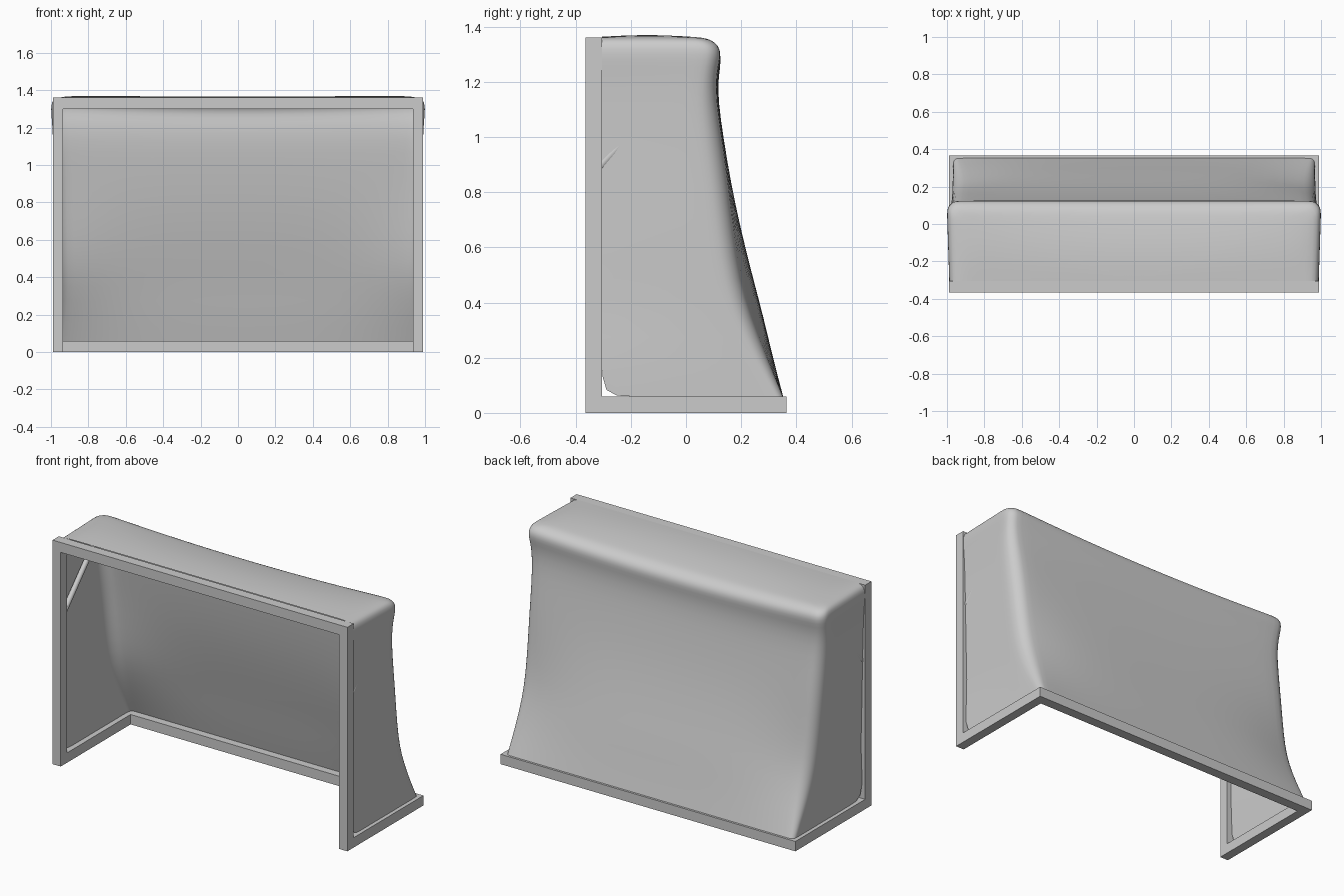
import bpy, bmesh, math
from mathutils import Vector

if "Cube" in bpy.data.objects:
    bpy.data.objects.remove(bpy.data.objects["Cube"])


def box(name, lo, hi):
    bm = bmesh.new()
    bmesh.ops.create_cube(bm, size=1)
    for v in bm.verts:
        v.co = Vector([(lo[i] + hi[i]) / 2 + v.co[i] * (hi[i] - lo[i]) for i in range(3)])
    me = bpy.data.meshes.new(name)
    bm.to_mesh(me)
    bm.free()
    ob = bpy.data.objects.new(name, me)
    bpy.context.collection.objects.link(ob)
    return ob


def rod(name, a, b, r):
    a, b = Vector(a), Vector(b)
    bpy.ops.mesh.primitive_cylinder_add(vertices=16, radius=r, depth=(b - a).length, location=(a + b) / 2)
    ob = bpy.context.object
    ob.name = name
    ob.rotation_euler = (b - a).to_track_quat('Z', 'Y').to_euler()
    bpy.ops.object.shade_smooth_by_angle()


# Square tube frame
F, B, X, W = -0.365, 0.365, 0.99, 0.06
for s, side in ((-1, "left"), (1, "right")):
    x0, x1 = sorted((s * X, s * (X - W + 0.005)))
    box(side + "_post", (x0, F, 0), (x1, F + W, 1.36))
    box(side + "_base_bar", (x0, F + W, 0), (x1, B, W))
    # Round net supports
    rod(side + "_top_support", (s * 0.96, F + W, 1.325), (s * 0.96, 0.08, 1.315), 0.016)
    rod(side + "_brace", (s * 0.96, F + W - 0.01, 0.89), (s * 0.96, 0.075, 1.30), 0.016)
box("crossbar", (-X + W - 0.005, F, 1.36 - W), (X - W + 0.005, F + W, 1.36))
box("back_base_bar", (-X + W - 0.005, B - W, 0), (X - W + 0.005, B, W))

# Draped net: height, back position at corners, extra bulge mid-span, half width, corner radius
ROWS = [(0.06, 0.352, 0.0, 0.967, 0.03), (0.2, 0.295, 0.02, 0.97, 0.06),
        (0.35, 0.24, 0.04, 0.973, 0.08), (0.48, 0.203, 0.042, 0.976, 0.08),
        (0.65, 0.177, 0.025, 0.98, 0.08), (0.82, 0.157, 0.008, 0.983, 0.08),
        (1.0, 0.132, 0.003, 0.986, 0.08), (1.14, 0.111, 0.006, 0.99, 0.07),
        (1.23, 0.112, 0.005, 0.995, 0.06), (1.28, 0.124, 0.0, 1.0, 0.06),
        (1.32, 0.126, 0.0, 1.0, 0.06), (1.348, 0.108, 0.0, 0.99, 0.06),
        (1.362, 0.075, 0.0, 0.965, 0.06)]
YF = F + W


def section(z, yb, bulge, xh, r):
    half = []
    for i in range(6):
        t = i / 6
        y = YF + (yb - r - YF) * t
        half.append((xh - 0.012 * (1 - t) * (z > 0.3), y))
    for i in range(5):
        a = math.pi / 8 * i
        half.append((xh - r + r * math.cos(a), yb - r + r * math.sin(a)))
    for i in range(1, 7):
        u = 1 - i / 6
        half.append(((xh - r) * u, yb + bulge * (1 - u ** 4)))
    return half + [(-x, y) for x, y in reversed(half[:-1])]


def sag(x, y, z):
    w = min(max((z - 1.05) / 0.25, 0), 1)
    return z - 0.032 * w * (1 - min(x * x, 1)) * min(max((y - YF) / 0.43, 0), 1) ** 2


loops = [[(x, y, sag(x, y, row[0])) for x, y in section(*row)] for row in ROWS]
# Roof shrinks toward the middle of the crossbar
last = section(*ROWS[-1])
for k in (0.93, 0.8, 0.6, 0.4, 0.2, 0.05):
    ring = []
    for x, y in last:
        px, py = x * k, YF + (y - YF) * k
        crown = 0.008 * math.sin(math.pi * min((py - YF) / 0.4, 1))
        ring.append((px, py, sag(px, py, 1.363 + crown)))
    loops.append(ring)

bm = bmesh.new()
grid = [[bm.verts.new(p) for p in loop] for loop in loops]
for a, b in zip(grid, grid[1:]):
    for i in range(len(a) - 1):
        bm.faces.new((a[i], a[i + 1], b[i + 1], b[i]))
bm.faces.new(grid[-1])
for f in bm.faces:
    f.smooth = True
bmesh.ops.recalc_face_normals(bm, faces=bm.faces)
me = bpy.data.meshes.new("net")
bm.to_mesh(me)
bm.free()
net = bpy.data.objects.new("net", me)
bpy.context.collection.objects.link(net)
sub = net.modifiers.new("smooth", 'SUBSURF')
sub.levels = sub.render_levels = 1
